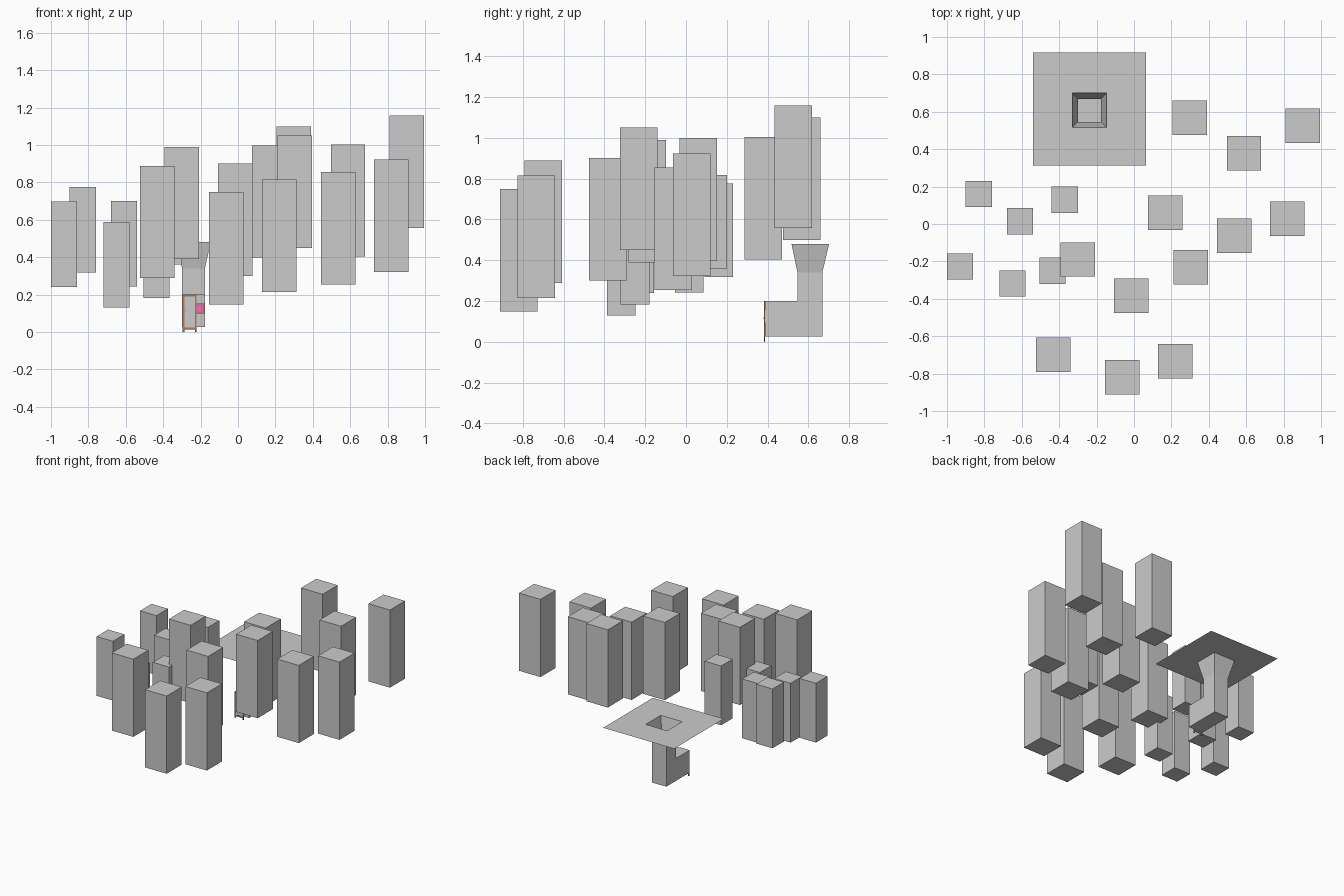
import bpy, bmesh

if "Cube" in bpy.data.objects:
    bpy.data.objects.remove(bpy.data.objects["Cube"])


def material(name, rgb):
    m = bpy.data.materials.new(name)
    m.diffuse_color = (*rgb, 1)
    m.use_nodes = True
    m.node_tree.nodes["Principled BSDF"].inputs["Base Color"].default_value = m.diffuse_color
    return m


def finish(name, bm, mat=None):
    bmesh.ops.recalc_face_normals(bm, faces=bm.faces)
    mesh = bpy.data.meshes.new(name)
    bm.to_mesh(mesh)
    bm.free()
    ob = bpy.data.objects.new(name, mesh)
    bpy.context.collection.objects.link(ob)
    if mat:
        mesh.materials.append(mat)
    return ob


def box(name, x0, x1, y0, y1, z0, z1, mat=None):
    bm = bmesh.new()
    bmesh.ops.create_cube(bm, size=1)
    for v in bm.verts:
        v.co.x = x0 if v.co.x < 0 else x1
        v.co.y = y0 if v.co.y < 0 else y1
        v.co.z = z0 if v.co.z < 0 else z1
    return finish(name, bm, mat)


# Floating pillars: centre x, centre y, bottom z
small = [(-.83, .16, .317), (-.61, .015, .243), (-.37, .13, .36),
         (-.93, -.227, .24), (-.65, -.318, .13), (-.435, -.25, .182)]
large = [(-.30, -.19, .39), (-.015, -.383, .30), (.167, .06, .398),
         (.303, -.232, .45), (-.432, -.70, .288), (-.063, -.82, .148),
         (.22, -.733, .215), (.535, -.062, .255), (.82, .028, .322),
         (.588, .378, .403), (.298, .568, .50), (.903, .525, .557)]
for group, half, height in ((small, .07, .458), (large, .092, .6)):
    for i, (x, y, z) in enumerate(group):
        box(f"pillar_{'small' if half < .08 else 'large'}_{i + 1}",
            x - half, x + half, y - half, y + half, z, z + height)

# Platform with funnel and shaft, one continuous open shell
CX = -.238
bm = bmesh.new()
rings = []
for cy, h, z in ((.615, .303, .48), (.609, .092, .48),
                 (.607, .061, .34), (.607, .061, .20)):
    rings.append([bm.verts.new((CX + sx * h, cy + sy * h, z))
                  for sx, sy in ((-1, -1), (1, -1), (1, 1), (-1, 1))])
for a, b in zip(rings, rings[1:]):
    for i in range(4):
        j = (i + 1) % 4
        bm.faces.new((a[i], a[j], b[j], b[i]))

# Room at the shaft foot, reaching forward to the door
fl, fr, br, bl = rings[-1]
FRONT, FLOOR = .387, .027
x0, x1 = CX - .061, CX + .061
tl, tr = bm.verts.new((x0, FRONT, .2)), bm.verts.new((x1, FRONT, .2))
dl, dr = bm.verts.new((x0, FRONT, FLOOR)), bm.verts.new((x1, FRONT, FLOOR))
el, er = bm.verts.new((x0, .668, FLOOR)), bm.verts.new((x1, .668, FLOOR))
for face in ((tl, tr, fr, fl), (dl, dr, tr, tl), (dl, dr, er, el),
             (el, er, br, bl), (dl, el, bl, fl, tl), (dr, er, br, fr, tr)):
    bm.faces.new(face)
shell = finish("platform_shaft_room", bm)
# Platform must face upward, the rest follows it
if next(p for p in shell.data.polygons if abs(p.normal.z) > .9).normal.z < 0:
    shell.data.flip_normals()

# Door frame, knob and window
brown = material("brown_wood", (.42, .20, .10))
pink = material("pink_glass", (.9, .15, .55))
ya, yb = .383, .388
box("door_panel", -.288, -.23, .385, yb, .024, .192)
for name, a, b in (("left", -.298, -.287), ("right", -.231, -.221)):
    box("door_post_" + name, a, b, ya, yb, 0, .2, brown)
box("door_top_rail", -.298, -.221, ya, yb, .19, .2, brown)
box("door_bottom_rail", -.298, -.221, ya, yb, .013, .024, brown)
box("door_knob", -.284, -.277, .379, .385, .112, .119, brown)
box("window_pane", -.221, -.187, .385, yb, .104, .147, pink)
box("window_top_rail", -.221, -.179, ya, yb, .146, .156, brown)
box("window_bottom_rail", -.221, -.179, ya, yb, .095, .105, brown)
box("window_side_rail", -.187, -.179, ya, yb, .105, .146, brown)
